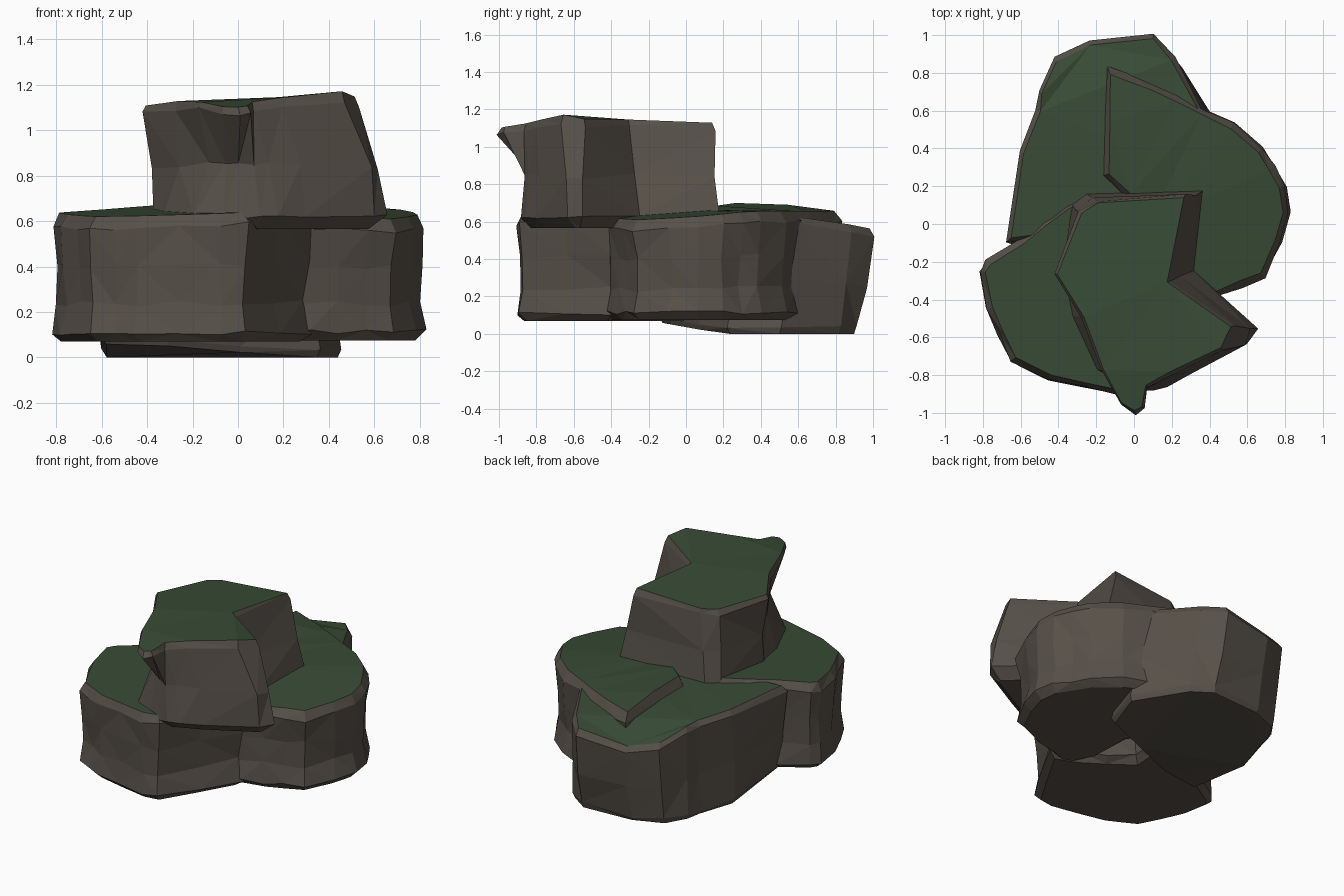
import bpy, bmesh, random
from mathutils import Vector

if "Cube" in bpy.data.objects:
    bpy.data.objects.remove(bpy.data.objects["Cube"])

random.seed(4)


def material(name, col):
    m = bpy.data.materials.new(name)
    m.diffuse_color = (*col, 1)
    m.use_nodes = True
    m.node_tree.nodes["Principled BSDF"].inputs["Base Color"].default_value = m.diffuse_color
    return m


STONE = material("stone", (0.095, 0.08, 0.066))
MOSS = material("moss", (0.04, 0.07, 0.036))


def inset(pts, d):
    """Move a counter-clockwise outline inward by d, with limited mitres."""
    out = []
    for i, p in enumerate(pts):
        a = (p - pts[i - 1]).normalized()
        b = (pts[(i + 1) % len(pts)] - p).normalized()
        n = Vector((-a.y - b.y, a.x + b.x))
        if n.length < 1e-4:
            n = Vector((-a.y, a.x))
        n.normalize()
        miter = min(1.6, 1 / max(0.4, n.dot(Vector((-a.y, a.x)))))
        out.append(p + n * d * miter)
    return out


def densify(pts):
    out = []
    for i, p in enumerate(pts):
        q = pts[(i + 1) % len(pts)]
        out.append(p)
        if (q - p).length > 0.22:
            out.append((p + q) / 2)
    return out


def rock(name, rings, bottom, top):
    """Loft rings of (outline, inset, height fraction); the top cap is mossy."""
    bm = bmesh.new()
    loops = []
    for k, (outline, d, t) in enumerate(rings):
        inner = 0 < k < len(rings) - 1
        loop = []
        for p in inset(outline, d):
            j = 0.01 if inner else 0.003
            x, y = p.x + random.uniform(-j, j), p.y + random.uniform(-j, j)
            z = bottom(x, y) * (1 - t) + top(x, y) * t
            if inner:
                z += random.uniform(-0.012, 0.012)
            loop.append(bm.verts.new((x, y, max(0, z))))
        loops.append(loop)
    for lo, hi in zip(loops, loops[1:]):
        n = len(lo)
        for i in range(n):
            j = (i + 1) % n
            bm.faces.new((lo[i], lo[j], hi[j], hi[i]))
    bm.faces.new(loops[0][::-1])
    cap = bm.faces.new(loops[-1])
    cap.material_index = 1
    bmesh.ops.triangulate(bm, faces=bm.faces[:])
    me = bpy.data.meshes.new(name)
    bm.to_mesh(me)
    bm.free()
    me.materials.append(STONE)
    me.materials.append(MOSS)
    bpy.context.collection.objects.link(bpy.data.objects.new(name, me))


def vecs(pts):
    return [Vector(p) for p in pts]


def slab(name, outline, bottom, top, rim=0.03):
    o = densify(vecs(outline))
    rock(name, [(o, 0.04, 0), (o, 0.0, 0.07), (o, 0.025, 0.3), (o, 0.015, 0.6),
                (o, 0.0, 0.91), (o, rim, 1)], bottom, top)


# Front left ledge
slab("front_left_ledge",
     [(-0.82, -0.25), (-0.78, -0.45), (-0.65, -0.73), (-0.45, -0.83), (-0.08, -0.91),
      (0.04, -0.89), (0.33, -0.40), (0.15, -0.33), (-0.12, -0.14), (-0.10, 0.13),
      (-0.26, 0.15), (-0.36, 0.11), (-0.60, -0.08), (-0.78, -0.19)],
     lambda x, y: 0.07, lambda x, y: 0.65 + 0.04 * (x + 0.4) + 0.05 * (y + 0.3))

# Right ledge, highest behind its middle, its front end buried in the left ledge
slab("right_ledge",
     [(0.17, -0.46), (0.32, -0.41), (0.45, -0.38), (0.69, -0.28), (0.78, -0.09), (0.82, 0.06),
      (0.80, 0.20), (0.68, 0.40), (0.53, 0.53), (0.37, 0.61), (0.10, 0.74),
      (-0.15, 0.83), (-0.16, 0.25), (-0.04, 0.14), (0.06, 0.00), (0.06, -0.26)],
     lambda x, y: 0.075,
     lambda x, y: 0.695 - 0.06 * x + min(0, 0.08 * (y - 0.3)) - max(0, 0.13 * (y - 0.45)))

# Back ledge, reaching the ground and leaning outward toward its top
back_top = [(-0.68, -0.10), (-0.30, -0.05), (0.02, 0.06), (0.30, 0.30), (0.37, 0.60),
            (0.22, 0.88), (0.11, 1.01), (-0.24, 0.97), (-0.43, 0.88), (-0.51, 0.70),
            (-0.52, 0.60), (-0.61, 0.38)]
back_base = [(-0.60, -0.15), (-0.30, -0.10), (0.02, 0.06), (0.36, 0.22), (0.46, 0.50),
             (0.26, 0.83), (0.13, 0.92), (-0.22, 0.90), (-0.42, 0.82), (-0.50, 0.68),
             (-0.52, 0.58), (-0.60, 0.34)]
T, B = vecs(back_top), vecs(back_base)
M = [(a + b) / 2 for a, b in zip(T, B)]
rock("back_ledge", [(B, 0.02, 0), (B, 0.0, 0.06), (M, 0.005, 0.45), (T, 0.0, 0.94), (T, 0.025, 1)],
     lambda x, y: max(0, 0.18 * (0.2 - y)),
     lambda x, y: 0.645 - max(0, 0.05 * (y - 0.2)) - max(0, (0.15 if x > 0 else 0.35) * (y - 0.7)))

# Upper block with a notched right side and an overhanging front beak
up_top = [(-0.43, -0.27), (-0.28, -0.50), (-0.18, -0.78), (-0.08, -0.96), (0.00, -1.01),
          (0.06, -0.98), (0.08, -0.87), (0.20, -0.80), (0.47, -0.67), (0.54, -0.54),
          (0.20, -0.30), (0.29, 0.16), (-0.20, 0.13), (-0.29, 0.07)]
up_mid = [(-0.38, -0.25), (-0.25, -0.48), (-0.13, -0.68), (-0.06, -0.78), (0.00, -0.82),
          (0.08, -0.86), (0.14, -0.84), (0.28, -0.79), (0.58, -0.65), (0.61, -0.55),
          (0.25, -0.28), (0.33, 0.16), (-0.22, 0.14), (-0.31, 0.08)]
up_base = [(-0.37, -0.28), (-0.33, -0.50), (-0.20, -0.78), (-0.06, -0.84), (0.04, -0.87),
           (0.10, -0.89), (0.17, -0.86), (0.30, -0.80), (0.61, -0.63), (0.65, -0.55),
           (0.31, -0.24), (0.36, 0.17), (-0.25, 0.16), (-0.33, 0.11)]
T, M, B = vecs(up_top), vecs(up_mid), vecs(up_base)
rock("upper_block", [(B, 0.06, 0), (B, 0.0, 0.1), (M, 0.0, 0.5), (T, 0.005, 0.94), (T, 0.02, 1)],
     lambda x, y: 0.565,
     lambda x, y: 1.12 + 0.06 * x - 0.05 * y + 0.2 * min(0, y + 0.65) - max(0, 0.4 * (x - 0.44)))
